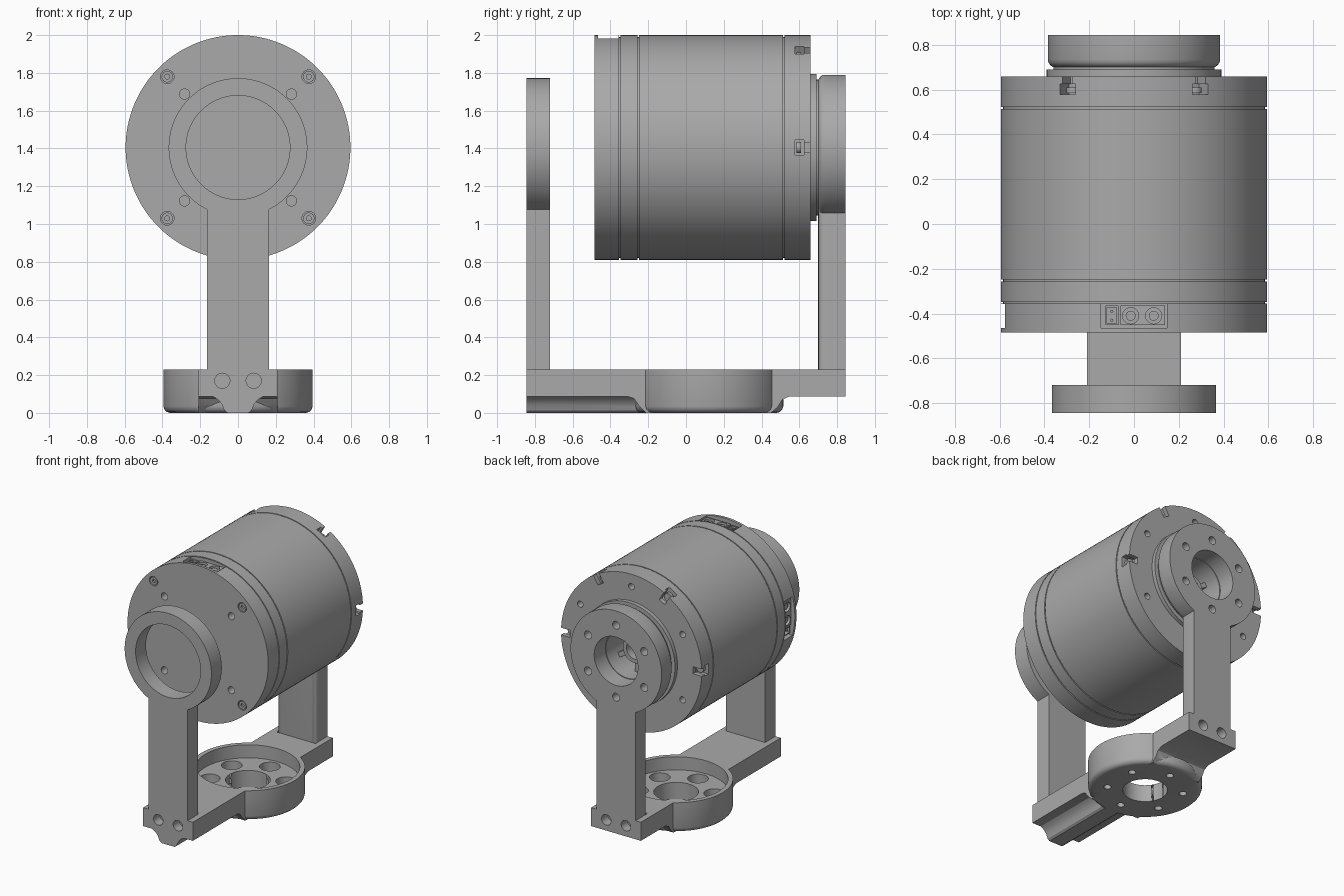
import bpy, bmesh
from math import sin, cos, asin, pi, radians
from mathutils import Matrix, Vector

if "Cube" in bpy.data.objects:
    bpy.data.objects.remove(bpy.data.objects["Cube"])

grey = bpy.data.materials.new("machined grey")
grey.use_nodes = True
COLOUR = (0.4, 0.4, 0.4, 1)
grey.diffuse_color = COLOUR
grey.node_tree.nodes["Principled BSDF"].inputs["Base Color"].default_value = COLOUR

AXIS = 1.405            # height of the motor axis
MOTOR = Matrix.Translation((0, 0, AXIS)) @ Matrix.Rotation(-pi / 2, 4, 'X')  # local z -> +y
CUP_Y = 0.12
CUP = Matrix.Translation((0, CUP_Y, 0))


def finish(name, bm):
    bmesh.ops.recalc_face_normals(bm, faces=bm.faces)
    mesh = bpy.data.meshes.new(name)
    bm.to_mesh(mesh)
    bm.free()
    obj = bpy.data.objects.new(name, mesh)
    bpy.context.collection.objects.link(obj)
    mesh.materials.append(grey)
    return obj


def lathe(name, profile, frame=MOTOR, steps=128):
    """Spin (radius, height) points around the frame's z axis."""
    bm = bmesh.new()
    verts = [bm.verts.new((r, 0, h)) for r, h in profile]
    edges = [bm.edges.new(p) for p in zip(verts, verts[1:] + verts[:1])]
    bmesh.ops.spin(bm, geom=verts + edges, axis=(0, 0, 1), cent=(0, 0, 0),
                   angle=2 * pi, steps=steps, use_merge=True)
    bmesh.ops.remove_doubles(bm, verts=bm.verts, dist=1e-5)
    bm.transform(frame)
    return finish(name, bm)


def rod(name, r, h0, h1, x=0, y=0, frame=MOTOR, sides=32):
    bm = bmesh.new()
    bmesh.ops.create_cone(bm, cap_ends=True, segments=sides, radius1=r, radius2=r, depth=h1 - h0)
    bm.transform(frame @ Matrix.Translation((x, y, (h0 + h1) / 2)))
    return finish(name, bm)


def box(name, lo, hi, frame=Matrix()):
    lo, hi = Vector(lo), Vector(hi)
    bm = bmesh.new()
    bmesh.ops.create_cube(bm, size=1)
    bm.transform(frame @ Matrix.Translation((lo + hi) / 2) @ Matrix.Diagonal((*(hi - lo), 1)))
    return finish(name, bm)


def extrude(name, points, vec, round_at=None, radius=0.035):
    """Extrude an outline; optionally round the rim lying at y = round_at."""
    bm = bmesh.new()
    face = bm.faces.new([bm.verts.new(p) for p in points])
    moved = bmesh.ops.extrude_face_region(bm, geom=[face])["geom"]
    bmesh.ops.translate(bm, vec=vec, verts=[v for v in moved if isinstance(v, bmesh.types.BMVert)])
    if round_at is not None:
        rim = [e for e in bm.edges if all(abs(v.co.y - round_at) < 1e-4 for v in e.verts)]
        bmesh.ops.bevel(bm, geom=rim, offset=radius, segments=4, profile=0.5, affect='EDGES')
    return finish(name, bm)


def combine(obj, others, operation='DIFFERENCE'):
    for other in others:
        other.hide_render = True
        mod = obj.modifiers.new("cut", 'BOOLEAN')
        mod.operation, mod.solver, mod.object = operation, 'EXACT', other
        bpy.context.view_layer.objects.active = obj
        bpy.ops.object.modifier_apply(modifier=mod.name)
        bpy.data.objects.remove(other)


def turned(angle):
    """Frame turned about the motor axis; its z points outwards."""
    return Matrix.Translation((0, 0, AXIS)) @ Matrix.Rotation(angle, 4, 'Y')


def circle(radius, count, start):
    for k in range(count):
        a = radians(start) + 2 * pi * k / count
        yield radius * cos(a), radius * sin(a)


# Motor shell with seam grooves and a central bore at the back
R, G = 0.595, 0.585
profile = [(0, -0.485), (R, -0.485)]
for seam in (-0.352, -0.252, 0.518):
    profile += [(R, seam - 0.004), (G, seam - 0.004), (G, seam + 0.004), (R, seam + 0.004)]
profile += [(R, 0.66), (0.18, 0.66), (0.18, 0.45), (0, 0.45)]
shell = lathe("motor_shell", profile)

cuts = []
ports = (0, pi, -pi / 2)                       # top, bottom and right-hand sockets
for a in ports:
    cuts.append(box("pocket", (-0.148, -0.465, 0.49), (0.148, -0.357, 0.7), turned(a)))
for k in range(6):                             # rim notches
    f = turned(radians(30 + 60 * k))
    cuts.append(box("notch", (-0.04, 0.578, 0.51), (0.04, 0.625, 0.7), f))
    cuts.append(box("slot", (-0.027, 0.6, 0.52), (0.027, 0.7, 0.7), f))
for x, y in circle(0.4, 4, 45):                # front mounting holes
    cuts.append(rod("hole", 0.027, -0.55, -0.4, x, y))
for x, y in circle(0.53, 4, 45):               # front screw recesses
    cuts.append(rod("recess", 0.036, -0.55, -0.465, x, y))
for x, y in circle(0.5, 6, 30):                # back holes
    cuts.append(rod("hole", 0.024, 0.58, 0.7, x, y))
combine(shell, cuts)

for i, (x, y) in enumerate(circle(0.53, 4, 45)):
    screw = rod(f"front_screw_{i}", 0.03, -0.483, -0.46, x, y)
    combine(screw, [rod("hex", 0.014, -0.5, -0.47, x, y, sides=6)])
for k in range(6):
    a = radians(30 + 60 * k)
    rod(f"rim_screw_{k}", 0.03, 0.585, 0.61, 0.545 * sin(a), -0.545 * cos(a))

# Sockets with pins inside the shell pockets
for i, a in enumerate(ports):
    f = turned(a)
    power = box(f"power_socket_{i}", (-0.06, -0.452, 0.485), (0.138, -0.365, 0.57), f)
    signal = box(f"signal_socket_{i}", (-0.128, -0.452, 0.485), (-0.07, -0.365, 0.565), f)
    combine(signal, [box("well", (-0.12, -0.444, 0.52), (-0.078, -0.373, 0.6), f)])
    combine(power, [rod("well", 0.036, 0.52, 0.6, x, -0.41, f) for x in (-0.015, 0.088)])
    for x in (-0.015, 0.088):
        rod(f"power_pin_{i}", 0.022, 0.51, 0.56, x, -0.41, f, 16)
    for y in (-0.43, -0.39):
        rod(f"signal_pin_{i}", 0.007, 0.51, 0.555, -0.099, y, f, 8)

# Output hub and the spoked rotor seen through the bore
lathe("output_hub", [(0.18, 0.65), (0.39, 0.65), (0.39, 0.69), (0.36, 0.69), (0.36, 0.71), (0.18, 0.71)])
lathe("rotor_ring", [(0.07, 0.45), (0.1, 0.45), (0.1, 0.62), (0.07, 0.62)], steps=48)
for k in range(6):
    box(f"rotor_spoke_{k}", (-0.018, 0.5, 0.09), (0.018, 0.59, 0.19), turned(radians(60 * k)))


def arm(name, radius, y0, y1, foot, round_at=None):
    """Straight stem that ends in a round head on the motor axis."""
    half, n = 0.165, 96
    a0 = asin(half / radius)
    pts = [(half, y0, foot)]
    for k in range(n + 1):
        a = a0 + (2 * pi - 2 * a0) * k / n
        pts.append((radius * sin(a), y0, AXIS - radius * cos(a)))
    pts.append((-half, y0, foot))
    return extrude(name, pts, (0, y1 - y0, 0), round_at)


FOOT = 0.105
front_arm = arm("front_arm", 0.367, -0.845, -0.72, FOOT)
combine(front_arm, [rod("bore", 0.275, -1, -0.6, sides=96)])
back_arm = arm("back_arm", 0.385, 0.7, 0.845, FOOT, 0.7)
combine(back_arm, [rod("bore", 0.185, 0.6, 1, sides=96)]
        + [rod("hole", 0.03, 0.75, 1, x, y) for x, y in circle(0.275, 6, 30)])
for part, y0, y1 in ((front_arm, -1, -0.77), (back_arm, 0.77, 1)):
    combine(part, [rod("hole", 0.04, y0, y1, x, AXIS - 0.17) for x in (-0.083, 0.083)])

# Base: beam with a flared underside, front rib and a round cup
side = [(-0.845, 0.23), (-0.845, 0.088), (-0.31, 0.088), (-0.275, 0.075), (-0.25, 0.04), (-0.21, 0.0),
        (0.45, 0.0), (0.485, 0.03), (0.51, 0.07), (0.55, 0.088), (0.845, 0.088), (0.845, 0.23)]
base = extrude("base", [(-0.21, y, z) for y, z in side], (0.42, 0, 0))
half_rib = [(0.055, 0), (0.072, 0.012), (0.085, 0.045), (0.105, 0.07), (0.135, 0.088), (0.135, 0.1)]
rib = half_rib + [(-x, z) for x, z in reversed(half_rib)]
cup = lathe("cup", [(0, 0), (0.36, 0), (0.377, 0.005), (0.39, 0.018), (0.395, 0.035), (0.395, 0.23), (0, 0.23)], CUP)
combine(base, [cup, extrude("rib", [(x, -0.845, z) for x, z in rib], (0, 0.7, 0))], 'UNION')

cuts = [rod("bowl", 0.36, 0.13, 0.4, frame=CUP, sides=96),
        rod("centre", 0.155, -0.1, 0.3, frame=CUP, sides=64),
        box("front_seat", (-0.165, -1, FOOT), (0.165, -0.72, 0.4)),
        box("back_seat", (-0.165, 0.7, FOOT), (0.165, 1, 0.4))]
for x, y in circle(0.265, 6, 30):
    cuts += [rod("counterbore", 0.072, 0.06, 0.2, x, y, CUP), rod("hole", 0.026, -0.1, 0.1, x, y, CUP)]
combine(base, cuts)

# Smooth round surfaces, keep machined edges crisp
bpy.ops.object.select_all(action='DESELECT')
for obj in bpy.context.collection.objects:
    if obj.type == 'MESH' and grey.name in obj.data.materials:
        obj.select_set(True)
        bpy.context.view_layer.objects.active = obj
bpy.ops.object.shade_smooth_by_angle(angle=radians(30))
